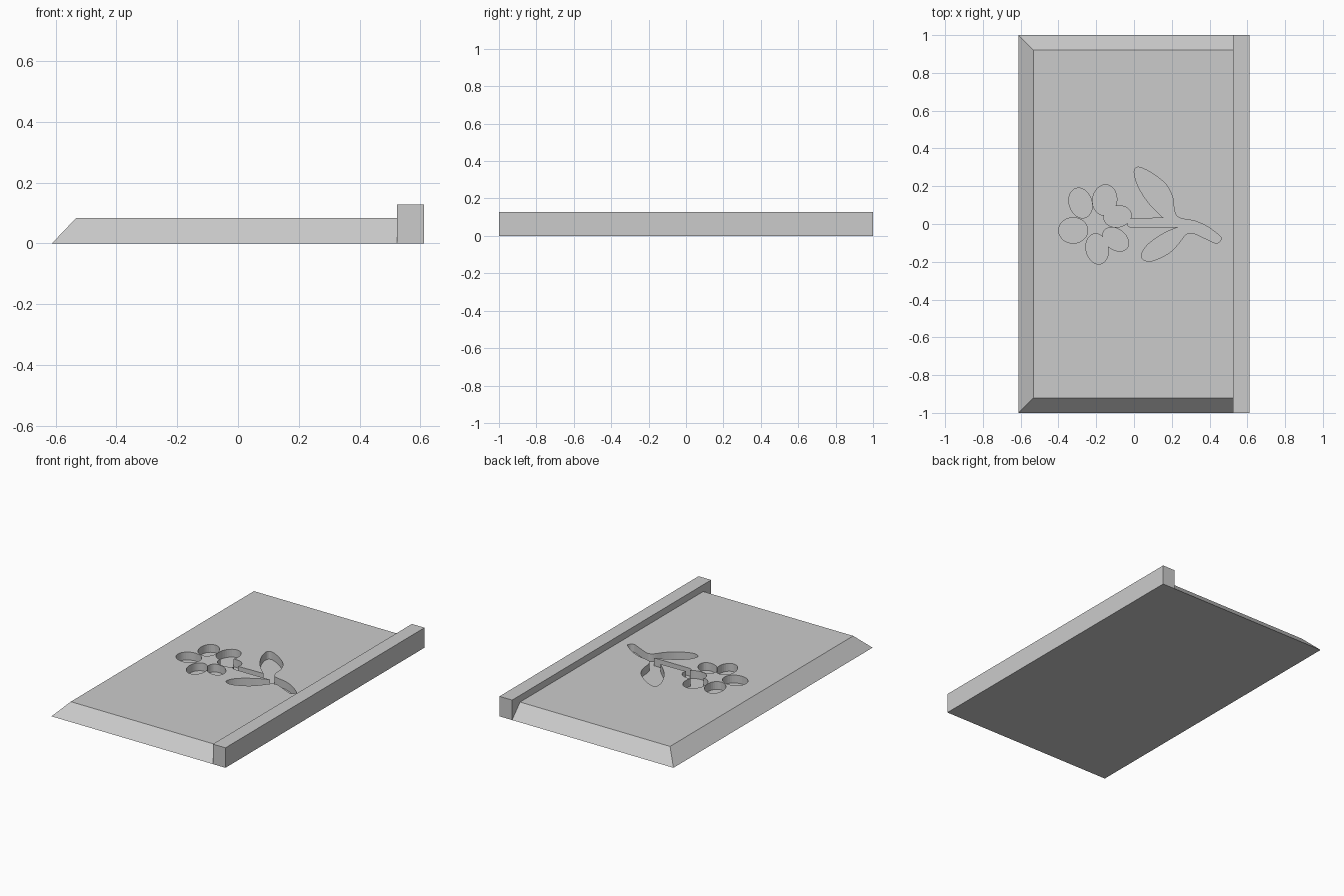
import bpy, bmesh, math
from mathutils import Vector

if "Cube" in bpy.data.objects:
    bpy.data.objects.remove(bpy.data.objects["Cube"])

HX, BAR_X = 0.612, 0.523        # half width, inner face of the raised bar
TOP, BAR_TOP, SLOPE = 0.084, 0.127, 0.08
DEPTH = 0.05                    # depth of the engraving

grey = bpy.data.materials.new("light_grey")
grey.diffuse_color = (0.6, 0.6, 0.6, 1)
grey.use_nodes = True
grey.node_tree.nodes["Principled BSDF"].inputs["Base Color"].default_value = grey.diffuse_color


def make_object(name, bm):
    bmesh.ops.recalc_face_normals(bm, faces=bm.faces)
    me = bpy.data.meshes.new(name)
    bm.to_mesh(me)
    bm.free()
    me.materials.append(grey)
    ob = bpy.data.objects.new(name, me)
    bpy.context.collection.objects.link(ob)
    return ob


def box(name, x0, x1, y, z0, z1):
    bm = bmesh.new()
    bmesh.ops.create_cube(bm, size=1)
    for v in bm.verts:
        v.co = ((x0 + x1) / 2 + v.co.x * (x1 - x0), v.co.y * 2 * y,
                (z0 + z1) / 2 + v.co.z * (z1 - z0))
    return make_object(name, bm)


def pocket_cutter(name, outline):
    """Extrude a flat outline from the pocket floor to above the plate."""
    bm = bmesh.new()
    face = bm.faces.new([bm.verts.new((x, y, TOP - DEPTH)) for x, y in outline])
    new = bmesh.ops.extrude_face_region(bm, geom=[face])["geom"]
    bmesh.ops.translate(bm, vec=(0, 0, DEPTH + 0.05),
                        verts=[g for g in new if isinstance(g, bmesh.types.BMVert)])
    ob = make_object(name, bm)
    ob.hide_render = True
    return ob


def ellipse(cx, cy, rx, ry, tilt, n=32):
    c, s = math.cos(math.radians(tilt)), math.sin(math.radians(tilt))
    pts = []
    for i in range(n):
        a = 2 * math.pi * i / n
        u, v = rx * math.cos(a), ry * math.sin(a)
        pts.append((cx + u * c - v * s, cy + u * s + v * c))
    return pts


def smooth_path(points, steps=5):
    """Catmull-Rom curve through the points."""
    p = [Vector(q) for q in points]
    p = [p[0]] + p + [p[-1]]
    out = []
    for a, b, c, d in zip(p, p[1:], p[2:], p[3:]):
        for k in range(steps):
            t = k / steps
            q = 0.5 * (2 * b + (c - a) * t + (2 * a - 5 * b + 4 * c - d) * t * t
                       + (3 * b - a - 3 * c + d) * t ** 3)
            out.append((q.x, q.y))
    return out + [tuple(p[-1])]


# Plate with three sloped edges
plate = box("plate", -HX, BAR_X, 1, 0, TOP)
for v in plate.data.vertices:
    if v.co.z > TOP / 2:
        v.co.y -= math.copysign(SLOPE, v.co.y)
        if v.co.x < 0:
            v.co.x += SLOPE

# Raised bar along the right edge
box("raised_bar", BAR_X, HX, 1, 0, BAR_TOP)

# Flower petals: centre x, y, radii, tilt
petals = [
    (-0.283, 0.111, 0.060, 0.081, 18),
    (-0.155, 0.127, 0.064, 0.081, -8),
    (-0.087, 0.040, 0.073, 0.056, 12),
    (-0.322, -0.034, 0.077, 0.068, 0),
    (-0.195, -0.132, 0.059, 0.081, 12),
    (-0.097, -0.081, 0.076, 0.054, -38),
]
cutters = [pocket_cutter("petal_cutter", ellipse(*p)) for p in petals]

# Stem with two leaves and a curved tail
leaves = [
    (0.156, 0.032), (0.082, 0.106), (0.024, 0.196), (0.001, 0.275), (0.024, 0.301),
    (0.093, 0.270), (0.167, 0.212), (0.204, 0.143), (0.214, 0.069), (0.241, 0.032),
    (0.320, 0.016), (0.383, -0.011), (0.442, -0.053), (0.463, -0.077), (0.437, -0.101),
    (0.383, -0.079), (0.310, -0.048), (0.272, -0.058), (0.230, -0.111), (0.177, -0.159),
    (0.093, -0.196), (0.045, -0.185), (0.045, -0.148), (0.082, -0.101), (0.161, -0.048),
    (0.235, -0.016),
]
outline = smooth_path(leaves) + [(-0.018, -0.018), (-0.034, -0.008), (-0.034, 0.027)]
cutters.append(pocket_cutter("stem_cutter", outline))

# Engrave the flower, then discard the cutters
for c in cutters:
    m = plate.modifiers.new("engrave", "BOOLEAN")
    m.operation, m.solver, m.object = "DIFFERENCE", "EXACT", c
bpy.context.view_layer.update()
carved = bpy.data.meshes.new_from_object(
    plate.evaluated_get(bpy.context.evaluated_depsgraph_get()))
plate.modifiers.clear()
plate.data = carved
for c in cutters:
    bpy.data.objects.remove(c)
